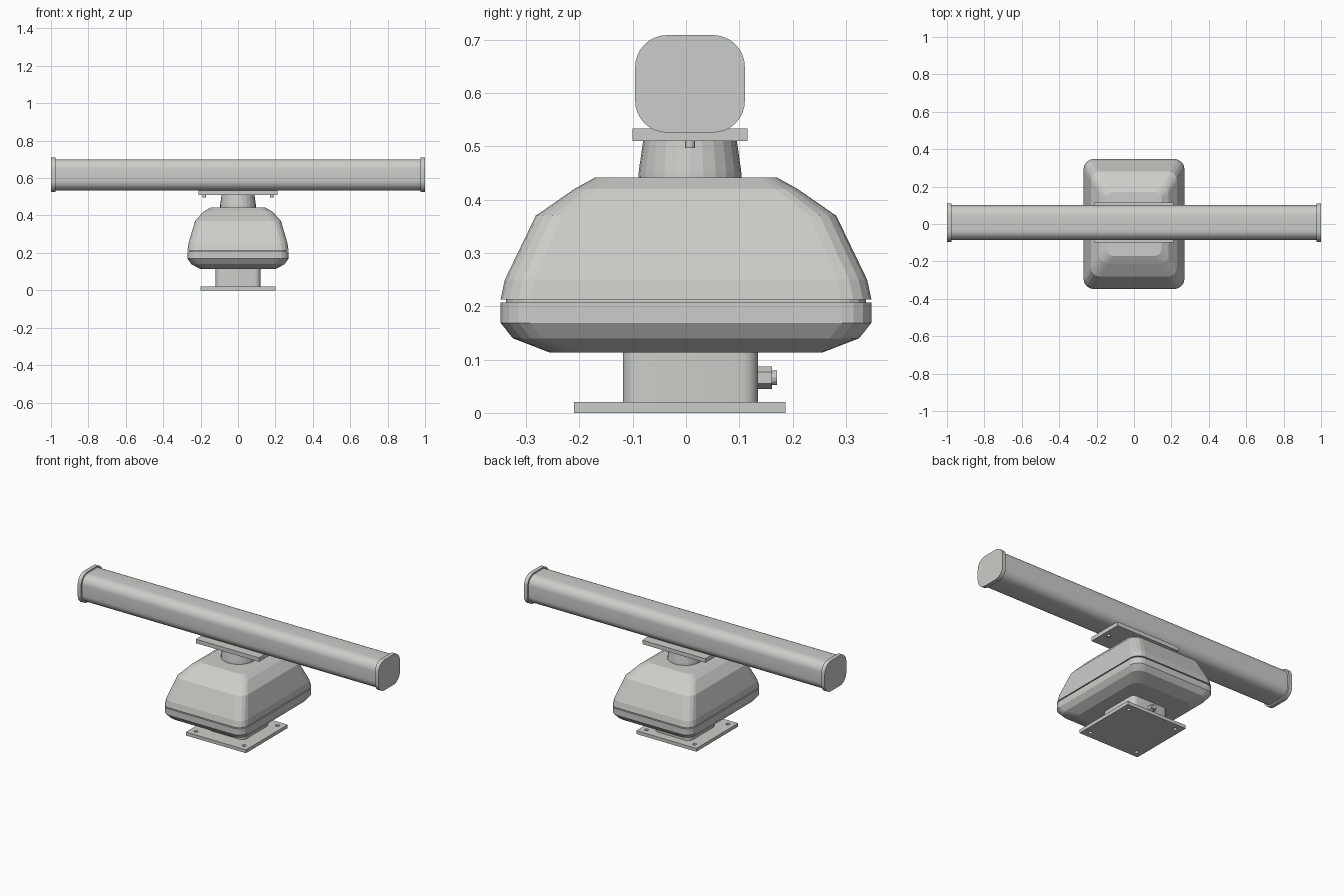
import bpy
import bmesh
from math import cos, sin, pi
from mathutils import Matrix, Vector

cube = bpy.data.objects.get("Cube")
if cube:
    bpy.data.objects.remove(cube, do_unlink=True)

COLOUR = (0.6, 0.615, 0.585, 1)
grey = bpy.data.materials.new("light grey paint")
grey.diffuse_color = COLOUR
grey.use_nodes = True
grey.node_tree.nodes["Principled BSDF"].inputs["Base Color"].default_value = COLOUR


def finish(bm, name, smooth=None):
    bmesh.ops.recalc_face_normals(bm, faces=bm.faces)
    mesh = bpy.data.meshes.new(name)
    bm.to_mesh(mesh)
    bm.free()
    mesh.materials.append(grey)
    obj = bpy.data.objects.new(name, mesh)
    bpy.context.collection.objects.link(obj)
    if smooth:
        bpy.ops.object.select_all(action='DESELECT')
        obj.select_set(True)
        bpy.context.view_layer.objects.active = obj
        bpy.ops.object.shade_smooth_by_angle(angle=smooth)
    return obj


def rounded(a, b, r, steps):
    """Rounded rectangle outline with half sizes a and b."""
    points = []
    for q, (sx, sy) in enumerate([(1, 1), (-1, 1), (-1, -1), (1, -1)]):
        for i in range(steps + 1):
            t = (q + i / steps) * pi / 2
            points.append((sx * (a - r) + r * cos(t), sy * (b - r) + r * sin(t)))
    return points


def loft(name, sections, centre=(0, 0, 0), along_x=False, steps=4, smooth=None):
    """Skin rounded rectangles given as (height, half a, half b, radius)."""
    bm = bmesh.new()
    rings = []
    for h, a, b, r in sections:
        ring = []
        for u, v in rounded(a, b, r, steps):
            p = Vector((h, u, v) if along_x else (u, v, h))
            ring.append(bm.verts.new(p + Vector(centre)))
        rings.append(ring)
    n = len(rings[0])
    for low, high in zip(rings, rings[1:]):
        for i in range(n):
            j = (i + 1) % n
            bm.faces.new((low[i], low[j], high[j], high[i]))
    bm.faces.new(rings[0])
    bm.faces.new(rings[-1])
    return finish(bm, name, smooth)


def box(name, low, high):
    low, high = Vector(low), Vector(high)
    bm = bmesh.new()
    place = Matrix.Translation((low + high) / 2) @ Matrix.Diagonal((*(high - low), 1))
    bmesh.ops.create_cube(bm, size=1, matrix=place)
    return finish(bm, name)


def cylinder(name, centre, r1, r2, depth, sides, along_y=False, smooth=None):
    bm = bmesh.new()
    turn = Matrix.Rotation(-pi / 2, 4, 'X') if along_y else Matrix()
    bmesh.ops.create_cone(bm, cap_ends=True, segments=sides, radius1=r1, radius2=r2,
                          depth=depth, matrix=Matrix.Translation(centre) @ turn)
    return finish(bm, name, smooth)


# Base plate with four through holes
plate = box("base_plate", (-0.2, -0.21, 0), (0.2, 0.187, 0.02))
for sx in (-1, 1):
    for sy in (-1, 1):
        cutter = cylinder("hole_cutter", (sx * 0.16, -0.0115 + sy * 0.158, 0.01),
                          0.011, 0.011, 0.1, 16)
        cutter.hide_render = True
        cut = plate.modifiers.new("hole", 'BOOLEAN')
        cut.operation = 'DIFFERENCE'
        cut.solver = 'EXACT'
        cut.object = cutter
        bpy.context.view_layer.objects.active = plate
        bpy.ops.object.modifier_apply(modifier=cut.name)
        bpy.data.objects.remove(cutter, do_unlink=True)

# Pedestal and its cable gland
loft("pedestal", [(0.02, 0.12, 0.127, 0.03), (0.118, 0.12, 0.127, 0.03)],
     centre=(0, 0.0085, 0), smooth=0.6)
cylinder("gland_nut", (0, 0.1475, 0.066), 0.021, 0.021, 0.027, 6, along_y=True)
cylinder("gland_collar", (0, 0.165, 0.066), 0.014, 0.014, 0.012, 12, along_y=True)

# Gearbox housing: lower tray, recessed seam, upper cover
loft("housing_tray", [(0.113, 0.2, 0.255, 0.05), (0.14, 0.25, 0.325, 0.055),
                      (0.169, 0.27, 0.348, 0.055), (0.207, 0.27, 0.348, 0.055)])
loft("housing_seam", [(0.2, 0.26, 0.338, 0.05), (0.22, 0.26, 0.338, 0.05)])
loft("housing_cover", [(0.213, 0.27, 0.348, 0.055), (0.25, 0.265, 0.34, 0.055),
                       (0.37, 0.23, 0.282, 0.05), (0.42, 0.185, 0.21, 0.04),
                       (0.442, 0.146, 0.17, 0.033)])

# Rotating neck
MID = 0.0075
cylinder("neck_ring", (0, MID, 0.448), 0.097, 0.096, 0.014, 24)
cylinder("neck", (0, MID, 0.4825), 0.096, 0.088, 0.055, 24)

# Antenna mounting plate and bolts
box("mounting_plate", (-0.21, -0.1, 0.51), (0.21, 0.115, 0.534))
for side, x in (("left", 0.18), ("right", -0.18)):
    cylinder(side + "_bolt", (x, MID, 0.505), 0.009, 0.009, 0.016, 12)

# Antenna tube with end caps
AXIS = (0, MID, 0.6175)
loft("antenna_tube", [(-0.985, 0.093, 0.083, 0.053), (0.985, 0.093, 0.083, 0.053)],
     centre=AXIS, along_x=True, steps=8, smooth=0.6)
for side, s in (("left", 1), ("right", -1)):
    loft(side + "_end_cap", [(s * 0.977, 0.103, 0.0915, 0.06),
                             (s * 1.0, 0.103, 0.0915, 0.06)],
         centre=AXIS, along_x=True, steps=8, smooth=0.6)
